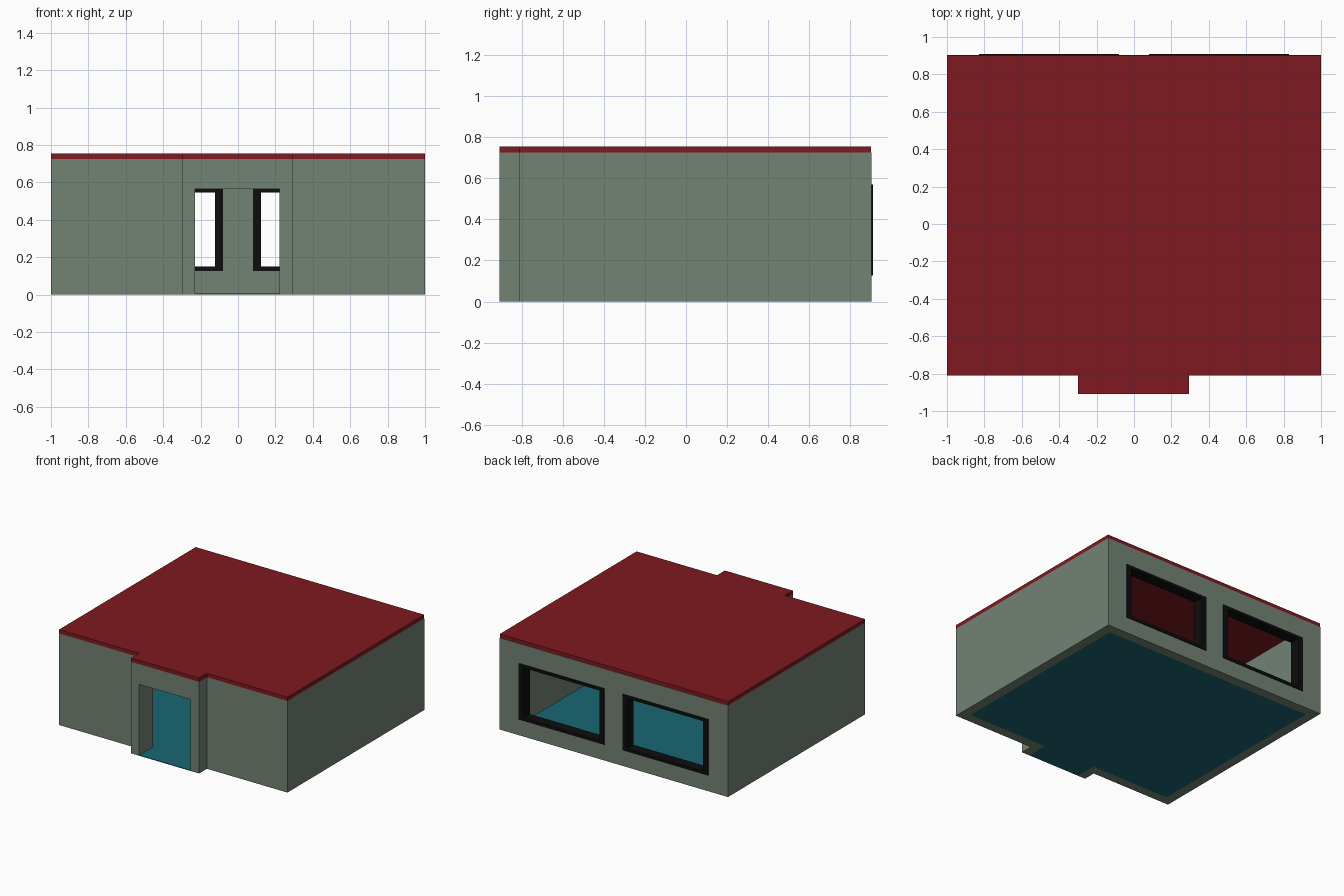
import bpy
import bmesh

if "Cube" in bpy.data.objects:
    bpy.data.objects.remove(bpy.data.objects["Cube"])


def material(name, rgb):
    m = bpy.data.materials.new(name)
    m.diffuse_color = (*rgb, 1)
    m.use_nodes = True
    m.node_tree.nodes["Principled BSDF"].inputs["Base Color"].default_value = m.diffuse_color
    return m


def finish(name, bm, mat=None):
    bmesh.ops.recalc_face_normals(bm, faces=bm.faces)
    me = bpy.data.meshes.new(name)
    bm.to_mesh(me)
    bm.free()
    ob = bpy.data.objects.new(name, me)
    bpy.context.collection.objects.link(ob)
    if mat:
        me.materials.append(mat)
    return ob


def prism(name, outline, lo, hi, mat=None, hole=None, along_y=False):
    """Extrude an outline from lo to hi, with an optional matching hole."""
    bm = bmesh.new()

    def loop(pts, h):
        return [bm.verts.new((a, h, b) if along_y else (a, b, h)) for a, b in pts]

    def skirt(p, q):
        for i in range(len(p)):
            j = (i + 1) % len(p)
            bm.faces.new((p[i], p[j], q[j], q[i]))

    bottom, top = loop(outline, lo), loop(outline, hi)
    skirt(bottom, top)
    if hole:
        hole_bottom, hole_top = loop(hole, lo), loop(hole, hi)
        skirt(hole_bottom, hole_top)
        skirt(bottom, hole_bottom)
        skirt(top, hole_top)
    else:
        bm.faces.new(bottom)
        bm.faces.new(top)
    return finish(name, bm, mat)


def rect(x0, x1, z0, z1):
    return [(x0, z0), (x1, z0), (x1, z1), (x0, z1)]


def plan(x, back, front, p0, p1, porch):
    return [(-x, back), (-x, front), (p0, front), (p0, porch),
            (p1, porch), (p1, front), (x, front), (x, back)]


green = material("wall_green", (0.17, 0.225, 0.175))
red = material("roof_red", (0.21, 0.01, 0.014))
teal = material("floor_teal", (0.01, 0.135, 0.17))
black = material("frame_black", (0.004, 0.004, 0.004))

# Walls follow the floor plan with an entrance bay at the front
outer = plan(1.0, 0.903, -0.81, -0.30, 0.295, -0.908)
inner = plan(0.925, 0.828, -0.735, -0.23, 0.222, -0.833)
walls = prism("walls", outer, 0.0, 0.725, green, hole=inner)

# Doorway and window openings
windows = [(-0.83, -0.08), (0.08, 0.83)]
cutters = [prism("door_cutter", rect(-0.229, 0.221, -0.1, 0.565), -1.0, -0.79, along_y=True)]
for x0, x1 in windows:
    cutters.append(prism("window_cutter", rect(x0, x1, 0.127, 0.57), 0.7, 1.0, along_y=True))
bpy.context.view_layer.objects.active = walls
for c in cutters:
    mod = walls.modifiers.new("opening", 'BOOLEAN')
    mod.operation = 'DIFFERENCE'
    mod.solver = 'EXACT'
    mod.object = c
    bpy.ops.object.modifier_apply(modifier=mod.name)
    bpy.data.objects.remove(c)

# Window frames line the openings and stand slightly proud
for x0, x1 in windows:
    prism("window_frame", rect(x0, x1, 0.127, 0.57), 0.828, 0.91, black,
          hole=rect(x0 + 0.042, x1 - 0.042, 0.15, 0.547), along_y=True)

# Floor runs through the doorway to the outer face
prism("floor", plan(0.925, 0.828, -0.735, -0.229, 0.221, -0.908), 0.0, 0.005, teal)

# Flat roof slab
prism("roof", plan(1.0, 0.9, -0.81, -0.30, 0.295, -0.908), 0.725, 0.755, red)
